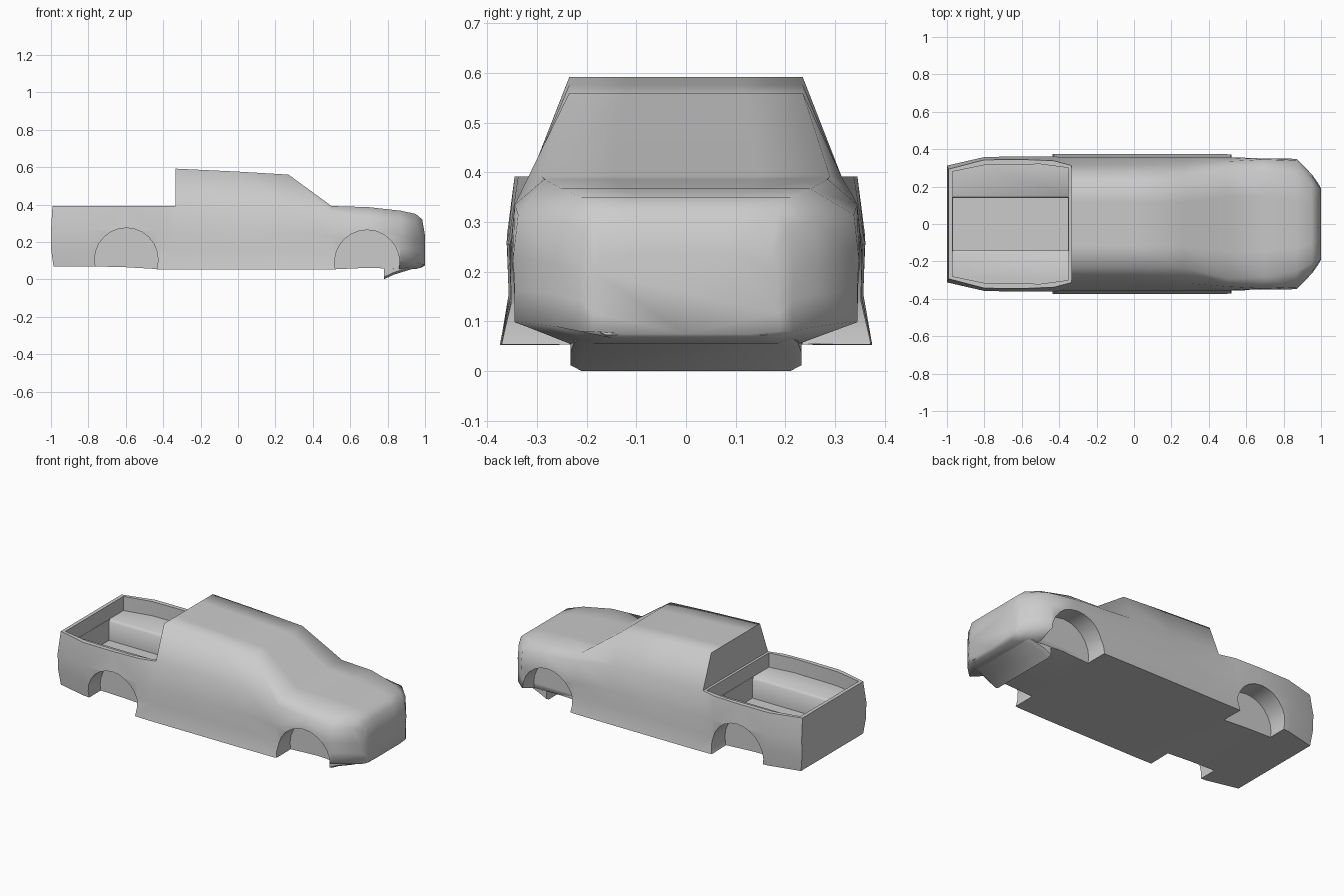
import bpy, bmesh, math

if "Cube" in bpy.data.objects:
    bpy.data.objects.remove(bpy.data.objects["Cube"])

paint = bpy.data.materials.new("light grey")
paint.use_nodes = True
GREY = (0.6, 0.6, 0.6, 1)
paint.diffuse_color = GREY
paint.node_tree.nodes["Principled BSDF"].inputs["Base Color"].default_value = GREY


def finish(name, bm):
    bmesh.ops.remove_doubles(bm, verts=bm.verts, dist=0.0005)
    bmesh.ops.recalc_face_normals(bm, faces=bm.faces)
    mesh = bpy.data.meshes.new(name)
    bm.to_mesh(mesh)
    bm.free()
    mesh.materials.append(paint)
    obj = bpy.data.objects.new(name, mesh)
    bpy.context.collection.objects.link(obj)
    return obj


def loft(name, halves):
    """Skin half sections (bottom centre to top centre), mirrored across y."""
    bm = bmesh.new()
    rings = []
    for half in halves:
        ring = half + [(x, -y, z) for x, y, z in reversed(half[1:-1])]
        rings.append([bm.verts.new(p) for p in ring])
    n = len(rings[0])
    for a, b in zip(rings, rings[1:]):
        for i in range(n):
            j = (i + 1) % n
            bm.faces.new((a[i], a[j], b[j], b[i]))
    bm.faces.new(rings[0])
    bm.faces.new(rings[-1])
    return finish(name, bm)


def prism(name, outline, low, high, axis):
    """Extrude a flat outline along one axis."""
    place = {"x": lambda a, b, h: (h, a, b),
             "y": lambda a, b, h: (a, h, b),
             "z": lambda a, b, h: (a, b, h)}[axis]
    bm = bmesh.new()
    ends = [[bm.verts.new(place(a, b, h)) for a, b in outline] for h in (low, high)]
    n = len(outline)
    for end in ends:
        bm.faces.new(end)
    for i in range(n):
        j = (i + 1) % n
        bm.faces.new((ends[0][i], ends[0][j], ends[1][j], ends[1][i]))
    return finish(name, bm)


def cut(body, cutter):
    mod = body.modifiers.new("cut", "BOOLEAN")
    mod.operation = "DIFFERENCE"
    mod.solver = "EXACT"
    mod.object = cutter
    bpy.context.view_layer.objects.active = body
    bpy.ops.object.modifier_apply(modifier=mod.name)
    bpy.data.objects.remove(cutter)


def smooth(obj, degrees):
    bpy.ops.object.select_all(action="DESELECT")
    obj.select_set(True)
    bpy.context.view_layer.objects.active = obj
    bpy.ops.object.shade_smooth_by_angle(angle=math.radians(degrees))


# Body stations: x, floor z, sill y, sill z, mid y, belt y, belt z, top y, top z
STATIONS = [
    (-1.0, .07, .300, .07, .312, .293, .392, .235, .392),
    (-.80, .07, .345, .07, .358, .343, .392, .235, .392),
    (-.60, .065, .355, .065, .362, .345, .392, .235, .392),
    (-.43, .055, .374, .053, .360, .338, .392, .235, .392),
    (-.335, .053, .375, .052, .358, .313, .392, .235, .392),
    (-.335, .053, .375, .052, .358, .313, .392, .235, .592),
    (.00, .053, .375, .052, .356, .313, .39, .235, .576),
    (.27, .053, .375, .052, .356, .316, .385, .235, .56),
    (.50, .053, .373, .052, .355, .335, .355, .29, .392),
    (.70, .062, .355, .065, .354, .345, .335, .285, .386),
    (.87, .055, .345, .10, .348, .338, .315, .25, .367),
    (.95, .055, .265, .09, .266, .258, .305, .21, .350),
    (.985, .065, .215, .08, .217, .205, .285, .185, .320),
    (1.0, .075, .190, .08, .190, .185, .20, .17, .235),
]


def body_section(s):
    x, floor, sill_y, sill_z, mid_y, belt_y, belt_z, top_y, top_z = s
    height = belt_z - sill_z
    low_x, top_x = (x + .013, x + .008) if x == -1.0 else (x, x)
    return [(low_x, 0, floor), (low_x, sill_y * .66, floor), (low_x, sill_y, sill_z),
            (x, mid_y - .003, sill_z + .3 * height), (x, mid_y, sill_z + .6 * height),
            (top_x, belt_y, belt_z), (top_x, top_y, top_z),
            (top_x, top_y * .5, top_z), (top_x, 0, top_z)]


body = loft("truck_body", [body_section(s) for s in STATIONS])

# Open bed: wide upper recess, then the channel between the round-edged side benches
BENCH_Y, BENCH_Z, FLOOR_Z, ROUND = .138, .305, .178, .014
side = [(-.97, .28), (-.80, .315), (-.50, .32), (-.35, .30)]
cut(body, prism("bed_cutter", side + [(x, -y) for x, y in reversed(side)], BENCH_Z, .5, "z"))
channel = [(BENCH_Y, FLOOR_Z), (BENCH_Y, BENCH_Z - ROUND),
           (BENCH_Y + ROUND, BENCH_Z), (BENCH_Y + ROUND, .45)]
cut(body, prism("channel_cutter", channel + [(-y, z) for y, z in reversed(channel)],
                -.968, -.352, "x"))

# Wheel wells
for x, z, r in ((-.597, .105, .17), (.69, .09, .174)):
    circle = [(x + r * math.cos(i * math.tau / 24), z + r * math.sin(i * math.tau / 24))
              for i in range(24)]
    for sign in (1, -1):
        cut(body, prism("well_cutter", circle, sign * .235, sign * .5, "y"))

smooth(body, 72)

# Chin below the nose
chin = loft("front_chin", [
    [(x, 0, z), (x, y - .023, z), (x, y, z + .012), (x, y, .1), (x, 0, .1)]
    for x, y, z in ((.78, .233, 0), (.83, .233, .024), (.90, .225, .046), (.995, .185, .073))])
smooth(chin, 50)
